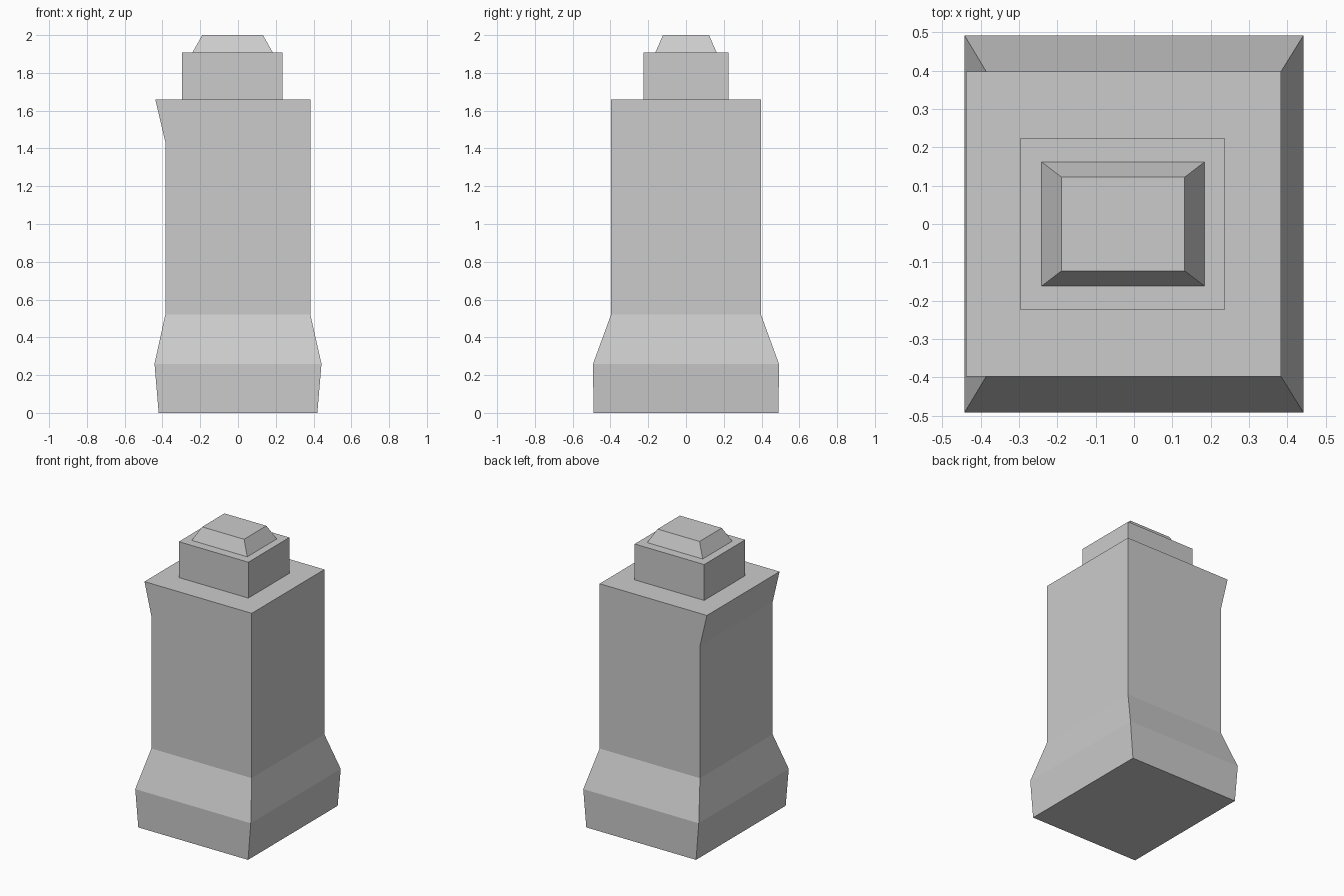
import bpy
import bmesh

if "Cube" in bpy.data.objects:
    bpy.data.objects.remove(bpy.data.objects["Cube"])

stone = bpy.data.materials.new("grey_stone")
stone.diffuse_color = (0.6, 0.6, 0.6, 1.0)
stone.use_nodes = True
stone.node_tree.nodes["Principled BSDF"].inputs["Base Color"].default_value = stone.diffuse_color


def loft(name, sections):
    """Stack rectangular sections (x_min, x_max, half_depth, z) into a closed solid."""
    bm = bmesh.new()
    rings = []
    for x0, x1, d, z in sections:
        corners = ((x0, -d), (x1, -d), (x1, d), (x0, d))
        rings.append([bm.verts.new((x, y, z)) for x, y in corners])
    for low, high in zip(rings, rings[1:]):
        for i in range(4):
            j = (i + 1) % 4
            bm.faces.new((low[i], low[j], high[j], high[i]))
    bm.faces.new(rings[0][::-1])
    bm.faces.new(rings[-1])
    bmesh.ops.recalc_face_normals(bm, faces=bm.faces)
    mesh = bpy.data.meshes.new(name)
    bm.to_mesh(mesh)
    bm.free()
    mesh.materials.append(stone)
    obj = bpy.data.objects.new(name, mesh)
    bpy.context.collection.objects.link(obj)
    return obj


# Wide foot tapering into the shaft, with a lip flaring out on the left at the top
loft("pillar_body", [
    (-0.42, 0.42, 0.49, 0.0),
    (-0.442, 0.442, 0.492, 0.26),
    (-0.385, 0.383, 0.397, 0.52),
    (-0.385, 0.383, 0.397, 1.435),
    (-0.438, 0.383, 0.397, 1.66),
])

# Block on top of the shaft
loft("upper_block", [
    (-0.296, 0.236, 0.224, 1.66),
    (-0.296, 0.236, 0.224, 1.908),
])

# Bevelled cap
loft("cap", [
    (-0.241, 0.184, 0.162, 1.908),
    (-0.189, 0.132, 0.122, 2.0),
])
